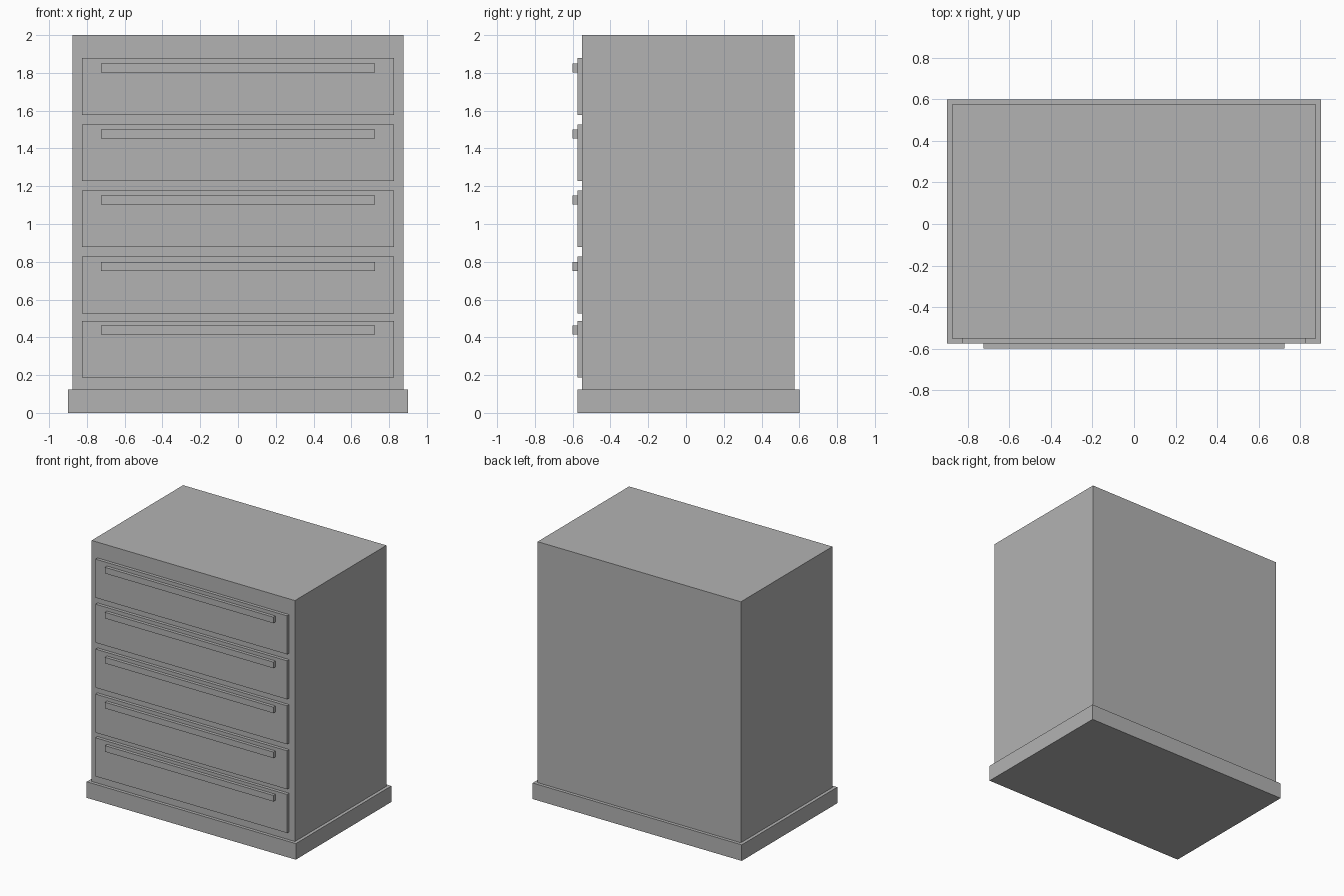
import bpy

if "Cube" in bpy.data.objects:
    bpy.data.objects.remove(bpy.data.objects["Cube"])

grey = bpy.data.materials.new("plain grey")
grey.diffuse_color = (0.45, 0.45, 0.45, 1.0)
grey.use_nodes = True
grey.node_tree.nodes["Principled BSDF"].inputs["Base Color"].default_value = grey.diffuse_color


def box(name, x, y, z):
    """Box spanning the given (min, max) ranges."""
    bpy.ops.mesh.primitive_cube_add(size=1)
    ob = bpy.context.object
    ob.name = name
    ranges = (x, y, z)
    for v in ob.data.vertices:
        v.co = [hi if c > 0 else lo for c, (lo, hi) in zip(v.co, ranges)]
    ob.data.materials.append(grey)
    return ob


# Plinth and cabinet body
box("plinth", (-0.9, 0.9), (-0.575, 0.6), (0, 0.125))
box("cabinet_body", (-0.875, 0.875), (-0.55, 0.575), (0.125, 2.0))

# Drawer fronts, each with a long bar handle near its top edge
drawers = [(0.1875, 0.415), (0.5275, 0.7525), (0.8775, 1.1025),
           (1.2275, 1.4525), (1.5775, 1.8025)]
for i, (bottom, handle) in enumerate(drawers, 1):
    box(f"drawer_front_{i}", (-0.825, 0.825), (-0.575, -0.55), (bottom, bottom + 0.3))
    box(f"drawer_handle_{i}", (-0.725, 0.725), (-0.6, -0.575), (handle, handle + 0.0475))
